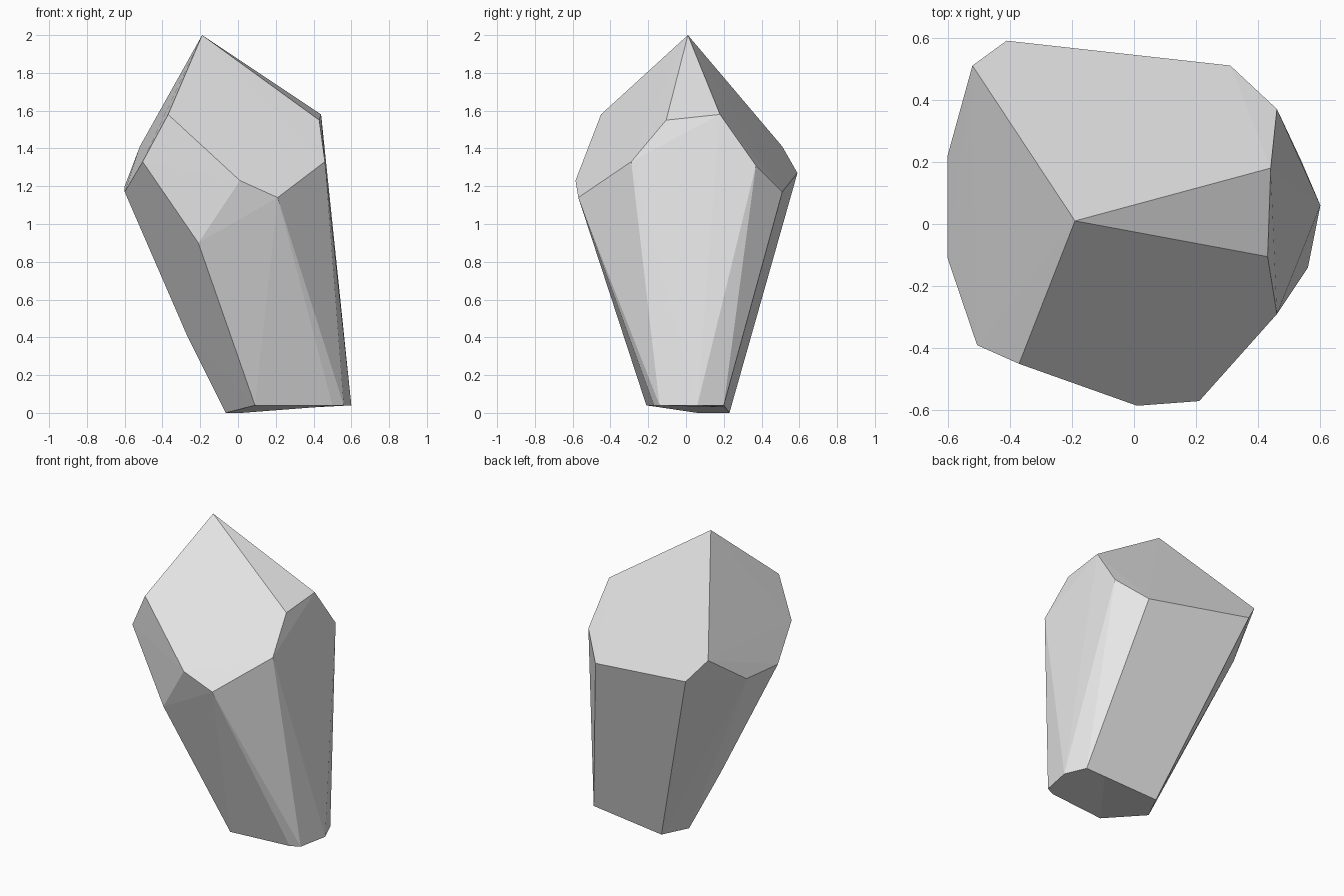
import bpy
import bmesh

cube = bpy.data.objects.get("Cube")
if cube:
    bpy.data.objects.remove(cube, do_unlink=True)

# Pale grey stone
stone = bpy.data.materials.new("pale_grey_stone")
stone.use_nodes = True
grey = (0.8, 0.8, 0.8, 1)
stone.diffuse_color = grey
stone.node_tree.nodes["Principled BSDF"].inputs["Base Color"].default_value = grey

# Corners of the cut crystal: tip, crown, lower bevels, foot
tip = [(-.19, .01, 2)]
crown = [(-.37, -.45, 1.58), (.01, -.585, 1.23), (.21, -.57, 1.14),
         (.46, -.29, 1.33), (.43, -.105, 1.55), (.44, .18, 1.58),
         (.46, .37, 1.31), (.31, .51, 1.17), (-.41, .59, 1.27),
         (-.52, .51, 1.41), (-.6, .22, 1.2), (-.6, -.11, 1.17),
         (-.505, -.39, 1.33)]
bevels = [(-.21, -.485, .9), (-.27, .02, .41)]
foot = [(.09, -.21, .04), (.5, -.17, .04), (.56, -.14, .04),
        (.6, .06, .04), (.54, .2, .04)]
heel = [(.02, .23, 0), (-.065, .06, 0)]

# Wrap the corners in flat facets
bm = bmesh.new()
for corner in tip + crown + bevels:
    bm.verts.new(corner)
foot_verts = [bm.verts.new(c) for c in foot]
heel_verts = [bm.verts.new(c) for c in heel]
bmesh.ops.convex_hull(bm, input=bm.verts[:], use_existing_faces=False)

# Replace the underside with a flat foot and a sloping heel
base = set(foot_verts + heel_verts)
underside = [f for f in bm.faces if all(v in base for v in f.verts)]
bmesh.ops.delete(bm, geom=underside, context='FACES')
notch = bm.verts.new(foot_verts[-1].co.lerp(heel_verts[0].co, .26))
bm.faces.new(foot_verts + [notch])
bm.faces.new([foot_verts[0], notch] + heel_verts)
for face in bm.faces:
    face.smooth = False
bmesh.ops.recalc_face_normals(bm, faces=bm.faces[:])

mesh = bpy.data.meshes.new("crystal")
bm.to_mesh(mesh)
bm.free()
mesh.materials.append(stone)
crystal = bpy.data.objects.new("crystal", mesh)
bpy.context.collection.objects.link(crystal)
